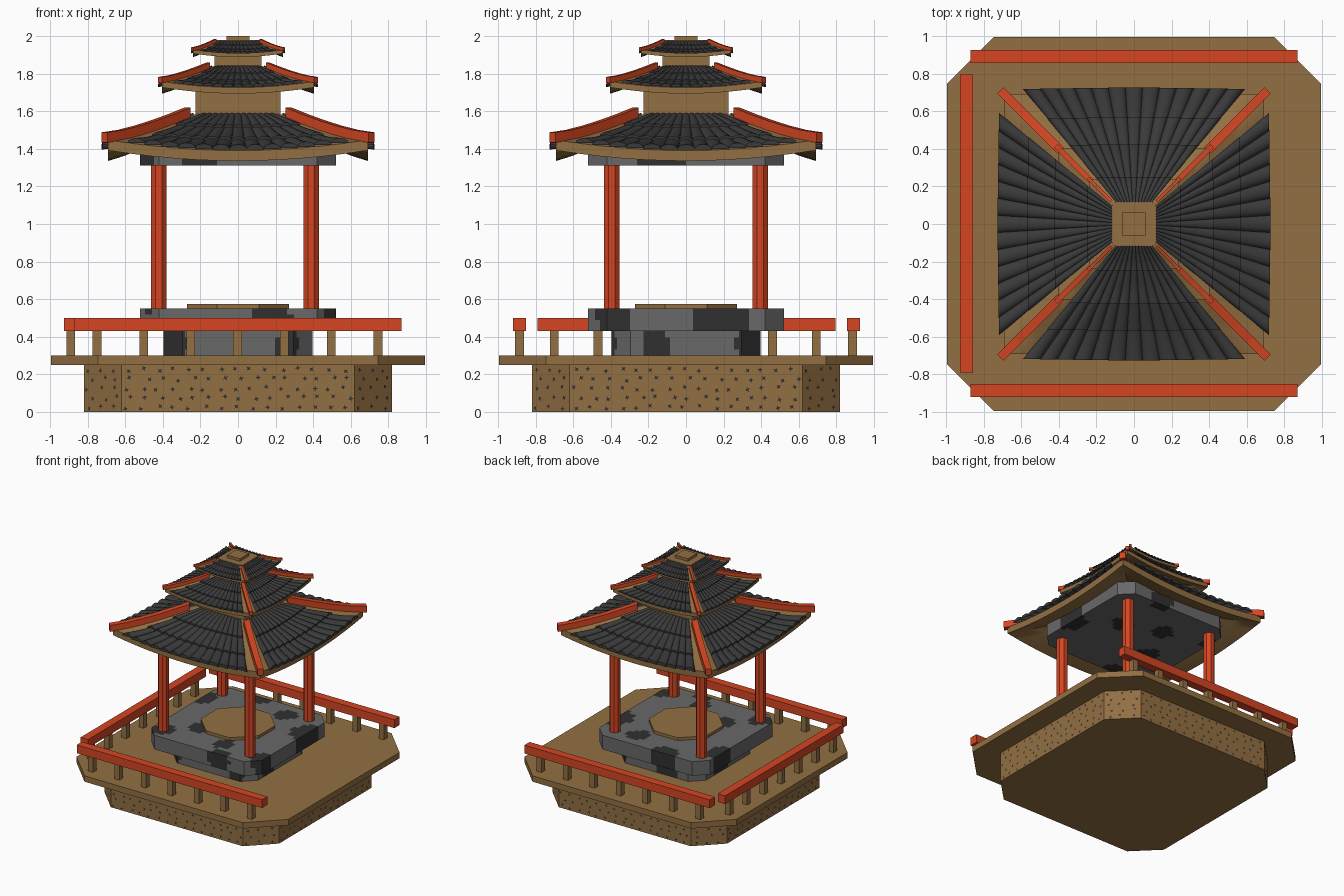
import bpy, bmesh, math, random
from mathutils import Matrix, Vector

random.seed(4)
if "Cube" in bpy.data.objects:
    bpy.data.objects.remove(bpy.data.objects["Cube"], do_unlink=True)


def material(name, rgb):
    m = bpy.data.materials.new(name)
    m.use_nodes = True
    m.diffuse_color = (*rgb, 1)
    m.node_tree.nodes["Principled BSDF"].inputs["Base Color"].default_value = (*rgb, 1)
    return m


wood = material("warm wood", (0.29, 0.16, 0.055))
red = material("red lacquer", (0.66, 0.06, 0.016))
stone = material("grey stone", (0.14, 0.14, 0.14))
dark_stone = material("dark stone", (0.03, 0.03, 0.03))
slate = material("roof slate", (0.042, 0.042, 0.042))


def finish(name, bm, *mats, smooth=False, normals=True):
    if normals:
        bmesh.ops.recalc_face_normals(bm, faces=bm.faces)
    me = bpy.data.meshes.new(name)
    bm.to_mesh(me)
    bm.free()
    ob = bpy.data.objects.new(name, me)
    bpy.context.collection.objects.link(ob)
    for m in mats:
        me.materials.append(m)
    if smooth:
        bpy.ops.object.select_all(action='DESELECT')
        ob.select_set(True)
        bpy.context.view_layer.objects.active = ob
        bpy.ops.object.shade_smooth_by_angle(angle=math.radians(40))
    return ob


def add_box(bm, x, y, z):
    """Box from three (low, high) ranges."""
    size = [b - a for a, b in (x, y, z)]
    mid = [(a + b) / 2 for a, b in (x, y, z)]
    bmesh.ops.create_cube(bm, size=1, matrix=Matrix.Translation(mid) @ Matrix.Diagonal((*size, 1)))


def box(name, mat, x, y, z):
    bm = bmesh.new()
    add_box(bm, x, y, z)
    return finish(name, bm, mat)


def octagon(h, c):
    """Square outline of half width h with corners cut by c."""
    i = h - c
    return [(h, -i), (h, i), (i, h), (-i, h), (-h, i), (-h, -i), (-i, -h), (i, -h)]


def add_prism(bm, outline, z0, z1, at=(0, 0)):
    base = bm.faces.new([bm.verts.new((x + at[0], y + at[1], z0)) for x, y in outline])
    top = bmesh.ops.extrude_face_region(bm, geom=[base], use_keep_orig=True)
    bmesh.ops.translate(bm, vec=(0, 0, z1 - z0),
                        verts=[v for v in top["geom"] if isinstance(v, bmesh.types.BMVert)])


def prism(name, mat, outline, z0, z1):
    bm = bmesh.new()
    add_prism(bm, outline, z0, z1)
    return finish(name, bm, mat)


def stone_block(name, half, z0, z1, blotches):
    """Cut-corner stone slab, with dark blotches given as (x, y, z, radius)."""
    bm = bmesh.new()
    add_prism(bm, octagon(half, 0.1), z0, z1)
    for axis in range(3):
        n = Vector([float(axis == i) for i in range(3)])
        steps = 28 if axis < 2 else 4
        lo, hi = (-half, half) if axis < 2 else (z0, z1)
        for k in range(1, steps):
            bmesh.ops.bisect_plane(bm, geom=bm.verts[:] + bm.edges[:] + bm.faces[:],
                                   plane_co=n * (lo + (hi - lo) * k / steps), plane_no=n)
    bmesh.ops.recalc_face_normals(bm, faces=bm.faces)
    for f in bm.faces:
        c = f.calc_center_median()
        f.material_index = int(any((c - Vector(b[:3])).length < b[3] for b in blotches))
    return finish(name, bm, stone, dark_stone)


# Foundation, deck and stone floor
prism("foundation", wood, octagon(0.82, 0.2), 0, 0.25)
prism("deck", wood, octagon(0.995, 0.25), 0.25, 0.3)
stone_block("stone_plinth", 0.395, 0.3, 0.43,
            [(-0.36, -0.38, 0.36, 0.1), (0.26, -0.39, 0.36, 0.07), (0.39, -0.16, 0.36, 0.08),
             (0.38, 0.36, 0.36, 0.1), (-0.39, 0.1, 0.36, 0.1), (-0.1, 0.39, 0.36, 0.1)])
stone_block("stone_floor", 0.52, 0.43, 0.55,
            [(0.18, -0.52, 0.5, 0.1), (0.5, -0.38, 0.51, 0.1), (0.53, 0.19, 0.48, 0.16),
             (-0.42, -0.4, 0.55, 0.09), (-0.2, -0.2, 0.55, 0.1), (-0.5, 0.25, 0.5, 0.12),
             (0.2, 0.36, 0.55, 0.09), (-0.15, 0.5, 0.5, 0.12), (0.1, -0.35, 0.55, 0.08)])
prism("floor_disc", wood, octagon(0.27, 0.158), 0.55, 0.575)

# Star-shaped flecks on the foundation walls
bm = bmesh.new()
for k in range(8):
    turn = Matrix.Rotation(k * math.pi / 4, 4, 'Z')
    dist, span = (0.82, 1.24) if k % 2 == 0 else (1.44 / math.sqrt(2), 0.28)
    cols = round(span / 0.085)
    for r in range(5):
        for c in range(cols):
            cx = (c + 0.5 + 0.3 * (r % 2 - 0.5)) / cols * span - span / 2 + random.uniform(-0.014, 0.014)
            cz = 0.025 + r * 0.05 + random.uniform(-0.01, 0.01)
            spin = random.random()
            bm.faces.new([bm.verts.new(turn @ Vector(
                (cx + rad * math.cos(spin + i * math.pi / 4), -dist - 0.001,
                 cz + rad * math.sin(spin + i * math.pi / 4))))
                for i, rad in enumerate([0.015, 0.006] * 4)])
finish("foundation_flecks", bm, dark_stone, normals=False)

# Railing on three sides, open on the left
RZ = (0.43, 0.5)
box("front_rail", red, (-0.87, 0.87), (-0.92, -0.85), RZ)
box("back_rail", red, (-0.87, 0.87), (0.855, 0.925), RZ)
box("side_rail", red, (-0.925, -0.855), (-0.79, 0.795), RZ)
bm = bmesh.new()
spots = [(-0.75 + 0.249 * i, y) for i in range(7) for y in (-0.885, 0.885)]
spots += [(-0.89, -0.7 + 0.232 * i) for i in range(7)]
for x, y in spots:
    add_box(bm, (x - 0.023, x + 0.023), (y - 0.023, y + 0.023), (0.3, 0.43))
finish("railing_posts", bm, wood)

# Four octagonal columns and the ceiling slab
bm = bmesh.new()
for x in (-0.422, 0.39):
    for y in (-0.395, 0.395):
        add_prism(bm, octagon(0.041, 0.024), 0.55, 1.32, (x, y))
finish("columns", bm, red)
stone_block("ceiling_slab", 0.52, 1.31, 1.42,
            [(-0.5, -0.46, 1.36, 0.08), (-0.2, -0.52, 1.35, 0.11), (0.52, -0.13, 1.36, 0.13),
             (0.2, 0.1, 1.31, 0.09), (-0.12, 0.2, 1.31, 0.09), (-0.25, -0.15, 1.31, 0.1),
             (-0.52, 0.3, 1.36, 0.1), (0.15, 0.52, 1.36, 0.1)])

EAVE = 0.72
COLS, ROWS, ARC = 13, 3, 6


def roof_tier(label, scale, z0, inner):
    """One curved hip roof: wooden shell, barrel tiles and red hip beams."""

    def surface(d, u, up=0.0):
        # d: distance out from the axis, u: -1..1 from hip to hip
        t = max(0.0, min(1.0, (d - inner) / (EAVE - inner)))
        z = 0.055 + 0.2 * (1 - t) ** 1.3 + 0.06 * u * u * t + up
        return Vector((u * d * scale, -d * scale, z0 + z * scale))

    turns = [Matrix.Rotation(k * math.pi / 2, 4, 'Z') for k in range(4)]

    # Wooden shell
    bm = bmesh.new()
    nu, nd = 12, 6
    for turn in turns:
        grid = [[bm.verts.new(turn @ surface(inner - 0.03 + (0.72 - inner) * j / nd, 2 * i / nu - 1))
                 for i in range(nu + 1)] for j in range(nd + 1)]
        for j in range(nd):
            for i in range(nu):
                bm.faces.new((grid[j][i], grid[j][i + 1], grid[j + 1][i + 1], grid[j + 1][i]))
    bmesh.ops.remove_doubles(bm, verts=bm.verts, dist=0.0005)
    low = bmesh.ops.extrude_face_region(bm, geom=bm.faces[:], use_keep_orig=True)
    bmesh.ops.translate(bm, vec=(0, 0, -0.055 * scale),
                        verts=[v for v in low["geom"] if isinstance(v, bmesh.types.BMVert)])
    finish(label + "_roof_shell", bm, wood, smooth=True)

    # Barrel tiles fanning out from the top, each row overlapping the next
    bm = bmesh.new()
    step = (EAVE + 0.005 - inner) / ROWS
    for turn in turns:
        for r in range(ROWS):
            d0, d1 = inner + r * step - 0.01, inner + (r + 1) * step
            for c in range(COLS):
                u = ((c + 0.5) / COLS * 2 - 1) * 0.82
                hw = 0.82 / COLS * 1.04
                rings = []
                for d, lift in ((d0, 0.0), ((d0 + d1) / 2, 0.007), (d1, 0.014)):
                    d -= 0.02 * u * u * d
                    ring = []
                    for a in range(ARC + 1):
                        ang = math.pi * a / ARC
                        p = surface(d, u, lift - 0.004 + 0.6 * hw * d * math.sin(ang))
                        p.x -= math.cos(ang) * hw * d * scale
                        ring.append(bm.verts.new(turn @ p))
                    rings.append(ring)
                for a, b in zip(rings, rings[1:]):
                    for i in range(ARC):
                        bm.faces.new((a[i], b[i], b[i + 1], a[i + 1]))
                bm.faces.new(rings[-1])
    finish(label + "_roof_tiles", bm, slate, smooth=True)

    # Hip beams
    bm = bmesh.new()
    side = Vector((1, 1, 0)).normalized() * 0.024 * scale
    for turn in turns:
        rings = []
        for k in range(6):
            d = inner + 0.02 + (EAVE - 0.03 - inner) * k / 5
            lo, hi = surface(d, 1, -0.012), surface(d, 1, 0.042)
            rings.append([bm.verts.new(turn @ p) for p in (lo - side, lo + side, hi + side, hi - side)])
        for a, b in zip(rings, rings[1:]):
            for i in range(4):
                bm.faces.new((a[i], a[(i + 1) % 4], b[(i + 1) % 4], b[i]))
        bm.faces.new(rings[0])
        bm.faces.new(rings[-1])
    finish(label + "_hip_beams", bm, red)


def square(h):
    return (-h, h)


# Three stacked roofs, the walls between them and the cap
roof_tier("lower", 1.0, 1.33, 0.25)
box("lower_wall", wood, square(0.225), square(0.225), (1.5, 1.78))
roof_tier("middle", 0.585, 1.69, 0.25)
box("upper_wall", wood, square(0.125), square(0.125), (1.78, 1.95))
roof_tier("upper", 0.345, 1.885, 0.33)
prism("roof_cap", wood, octagon(0.118, 0.02), 1.94, 1.978)
box("cap_block", wood, square(0.06), square(0.06), (1.97, 2.0))
